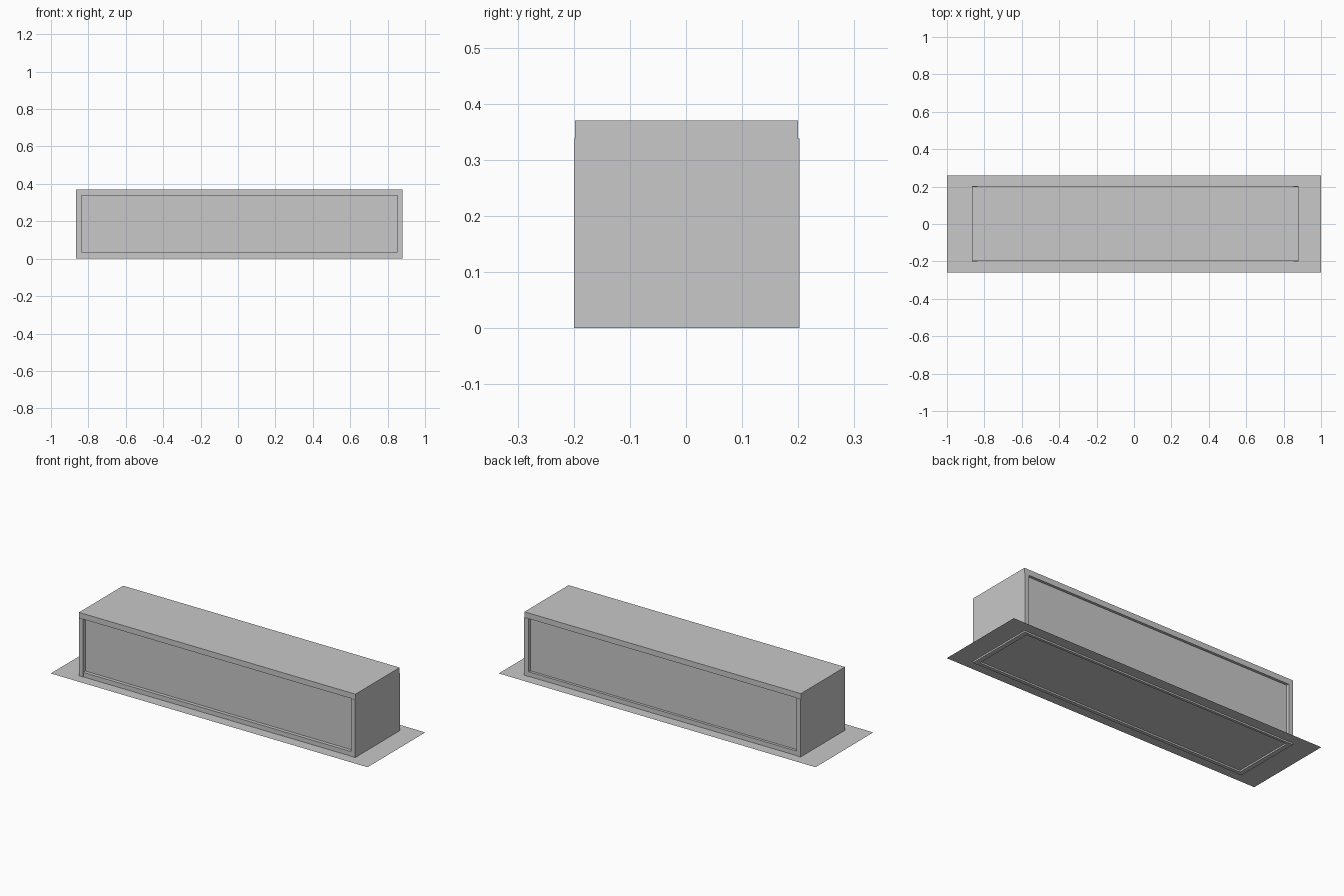
import bpy
import bmesh
from mathutils import Vector

cube = bpy.data.objects.get("Cube")
if cube:
    bpy.data.objects.remove(cube, do_unlink=True)

# One plain grey for the whole model
grey = bpy.data.materials.new("plain_grey")
grey.use_nodes = True
colour = (0.58, 0.58, 0.58, 1)
grey.diffuse_color = colour
grey.node_tree.nodes["Principled BSDF"].inputs["Base Color"].default_value = colour

# Outer extents of the box, thickness of its boards and depth of its recesses
X0, X1 = -0.865, 0.88
Y0, Y1 = -0.2, 0.202
HEIGHT, ROOF_Z = 0.37, 0.338
END, RAIL_Z = 0.027, 0.035
FRONT_RECESS, BACK_RECESS = 0.022, 0.017
SHEET_Z = 0.009
LIP = 0.002  # the end boards stand this far proud of roof and rails


def finish(name, bm):
    mesh = bpy.data.meshes.new(name)
    bm.to_mesh(mesh)
    bm.free()
    mesh.materials.append(grey)
    obj = bpy.data.objects.new(name, mesh)
    bpy.context.collection.objects.link(obj)


def board(name, low, high):
    """Rectangular board between two opposite corners."""
    low, high = Vector(low), Vector(high)
    bm = bmesh.new()
    bmesh.ops.create_cube(bm, size=1)
    bmesh.ops.scale(bm, vec=high - low, verts=bm.verts)
    bmesh.ops.translate(bm, vec=(low + high) / 2, verts=bm.verts)
    finish(name, bm)


# Roof and upright ends
board("roof", (X0, Y0 + LIP, ROOF_Z), (X1, Y1 - LIP, HEIGHT))
board("right_end", (X0, Y0, 0), (X0 + END, Y1, ROOF_Z))
board("left_end", (X1 - END, Y0, 0), (X1, Y1, ROOF_Z))

# Bottom rails and the recessed body between front and back
inner_x0, inner_x1 = X0 + END, X1 - END
front_y, back_y = Y0 + FRONT_RECESS, Y1 - BACK_RECESS
board("front_rail", (inner_x0, Y0 + LIP, 0), (inner_x1, front_y, RAIL_Z))
board("back_rail", (inner_x0, back_y, 0), (inner_x1, Y1 - LIP, RAIL_Z))
board("recessed_body", (inner_x0, front_y, SHEET_Z), (inner_x1, back_y, ROOF_Z))

# Thin ground sheet around and below the box
bm = bmesh.new()
bmesh.ops.create_grid(bm, x_segments=1, y_segments=1, size=1)
bmesh.ops.scale(bm, vec=(1, 0.26, 1), verts=bm.verts)
bmesh.ops.translate(bm, vec=(0, 0, SHEET_Z), verts=bm.verts)
finish("ground_sheet", bm)
